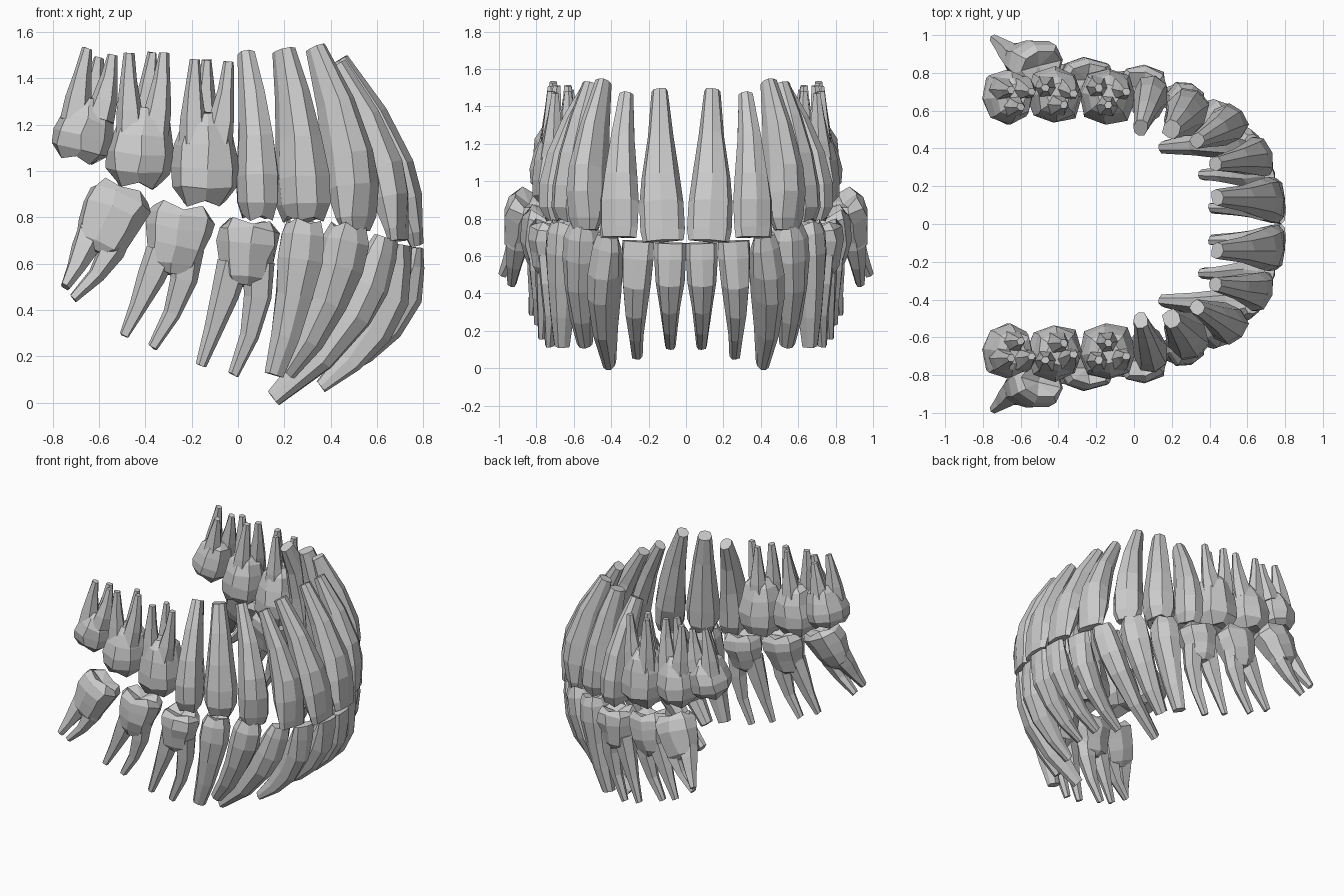
import bpy, bmesh, math, random
from mathutils import Vector

random.seed(4)
cube = bpy.data.objects.get("Cube")
if cube:
    bpy.data.objects.remove(cube)

# Profiles: (position along the tooth, relative width, relative depth)
INCISOR = [(0, .92, .32), (.07, 1, .46), (.25, 1, .85), (.42, .86, 1), (.7, .58, .8), (1, .36, .42)]
LOWER_INCISOR = [(0, 1, .3), (.12, 1, .55), (.32, .88, 1), (.55, .64, .95), (.78, .45, .68), (1, .32, .35)]
CANINE = [(0, .74, .36), (.08, .96, .6), (.25, 1, .95), (.42, .88, 1), (.7, .62, .8), (1, .36, .4)]
PREMOLAR = [(0, .72, .72), (.09, .96, .97), (.25, 1, .97), (.48, .82, .85), (.75, .62, .62), (1, .42, .4)]
UPPER_CROWN = [(0, .62, .7), (.2, .95, .97), (.45, 1, 1), (.75, .88, .88), (1, .72, .7), (1.15, .4, .4)]
LOWER_CROWN = [(0, .78, .76), (.15, 1, .98), (.4, .97, 1), (.7, .86, .86), (1, .74, .66), (1.15, .4, .4)]
ROOT = [(0, 1, 1), (.3, .85, .85), (.65, .56, .56), (1, .32, .32)]


def path_point(a, m, b, t):
    """Quadratic curve passing through a, m and b."""
    c = m * 2 - (a + b) / 2
    return a * (1 - t) ** 2 + c * 2 * t * (1 - t) + b * t * t


def frame(a, m, b, t, along):
    """Tangent, along-arch and outward axes of the curve."""
    d = path_point(a, m, b, t + .01) - path_point(a, m, b, t - .01)
    d.normalize()
    u = (along - d * along.dot(d)).normalized()
    return d, u, d.cross(u)


def loft(bm, a, m, b, along, profile, w, d, sides=8, cusp=0.0, pit=0.0, rough=0.0):
    rings = []
    for i, (t, pw, pd) in enumerate(profile):
        p = path_point(a, m, b, t)
        axis, u, v = frame(a, m, b, t, along)
        ring = []
        for k in range(sides):
            ang = math.tau * k / sides
            c, s = math.cos(ang), math.sin(ang)
            c = math.copysign(abs(c) ** .8, c)
            s = math.copysign(abs(s) ** .8, s)
            q = p + u * (c * pw * w) + v * (s * pd * d)
            if i == 0:
                q += axis * (cusp if k % 2 == 0 else -cusp)
            q += Vector([random.uniform(-rough, rough) for _ in range(3)])
            ring.append(bm.verts.new(q))
        rings.append(ring)
    for low, high in zip(rings, rings[1:]):
        for k in range(sides):
            n = (k + 1) % sides
            bm.faces.new((low[k], low[n], high[n], high[k]))
    # Chewing surface sinks towards its centre
    axis = frame(a, m, b, 0, along)[0]
    centre = bm.verts.new(a + axis * pit)
    for k in range(sides):
        bm.faces.new((rings[0][(k + 1) % sides], rings[0][k], centre))
    bm.faces.new(rings[-1])


def finish(name, bm):
    bmesh.ops.recalc_face_normals(bm, faces=bm.faces[:])
    mesh = bpy.data.meshes.new(name)
    bm.to_mesh(mesh)
    bm.free()
    obj = bpy.data.objects.new(name, mesh)
    bpy.context.collection.objects.link(obj)
    mirror = obj.modifiers.new("Mirror", 'MIRROR')
    mirror.use_axis = (False, True, False)
    mirror.use_mirror_merge = False


def arch_direction(outward):
    r = math.radians(outward)
    return Vector((math.sin(r), -math.cos(r), 0))


def single(name, profile, outward, w, d, edge, mid, tip):
    bm = bmesh.new()
    premolar = profile is PREMOLAR
    loft(bm, Vector(edge), Vector(mid), Vector(tip), arch_direction(outward), profile, w, d,
         cusp=.01 if premolar else 0, pit=.025 if premolar else 0, rough=.003)
    finish(name, bm)


def molar(name, profile, outward, w, d, top, neck, roots):
    """roots: (along offset, outward offset, radius, bow, tip)"""
    bm = bmesh.new()
    along = arch_direction(outward)
    out = Vector((-along.y, along.x, 0))
    top, neck = Vector(top), Vector(neck)
    loft(bm, top, (top + neck) / 2, neck, along, profile, w, d, cusp=.012, pit=.035, rough=.008)
    for s, o, r, bow, tip in roots:
        start = neck.lerp(top, .25) + along * s + out * o
        tip = Vector(tip)
        mid = (start + tip) / 2 + along * bow
        loft(bm, start, mid, tip, along, ROOT, r, r, sides=6, rough=.003)
    finish(name, bm)


# Upper front teeth and premolars
single("upper_central_incisor", INCISOR, 4, .118, .09, (.77, .124, .68), (.645, .135, 1.08), (.44, .14, 1.48))
single("upper_lateral_incisor", INCISOR, 18, .108, .09, (.69, .363, .7), (.605, .345, 1.08), (.43, .32, 1.46))
single("upper_canine", CANINE, 42, .104, .112, (.51, .54, .74), (.46, .51, 1.13), (.335, .44, 1.53))
single("upper_first_premolar", PREMOLAR, 60, .11, .13, (.28, .6, .79), (.26, .57, 1.15), (.2, .5, 1.52))
single("upper_second_premolar", PREMOLAR, 76, .093, .122, (.085, .67, .8), (.075, .64, 1.15), (.035, .51, 1.5))

# Lower front teeth and premolars
single("lower_central_incisor", LOWER_INCISOR, 4, .086, .08, (.775, .085, .67), (.66, .085, .36), (.41, .085, .12))
single("lower_lateral_incisor", LOWER_INCISOR, 16, .088, .088, (.715, .258, .68), (.6, .265, .34), (.36, .262, .07))
single("lower_canine", CANINE, 38, .088, .1, (.64, .42, .71), (.45, .435, .33), (.155, .41, .02))
single("lower_first_premolar", PREMOLAR, 56, .1, .1, (.475, .545, .76), (.38, .56, .42), (.21, .54, .13))
single("lower_second_premolar", PREMOLAR, 70, .1, .1, (.285, .645, .78), (.24, .66, .45), (.155, .665, .12))

# Upper molars with three roots
for name, outward, w, d, top, neck, tips in (
    ("first", 86, .15, .15, (-.15, .67, .86), (-.14, .68, 1.2),
     ((-.04, .7, 1.47), (-.185, .72, 1.48), (-.135, .63, 1.48))),
    ("second", 89, .148, .15, (-.435, .68, .94), (-.405, .68, 1.23),
     ((-.32, .69, 1.51), (-.47, .72, 1.51), (-.37, .63, 1.51))),
    ("third", 92, .132, .145, (-.69, .67, 1.05), (-.635, .675, 1.28),
     ((-.54, .7, 1.5), (-.65, .71, 1.53), (-.6, .62, 1.49))),
):
    starts = ((.05, .045), (-.05, .045), (0, -.05))
    molar(f"upper_{name}_molar", UPPER_CROWN, outward, w, d, top, neck,
          [(s, o, .066, s * .1, tip) for (s, o), tip in zip(starts, tips)])

# Lower molars with two roots
for name, outward, w, d, top, neck, tips in (
    ("first", 82, .135, .115, (.05, .72, .78), (.03, .74, .54), ((-.02, .73, .12), (-.16, .77, .16))),
    ("second", 88, .148, .115, (-.24, .76, .84), (-.285, .79, .59), ((-.37, .79, .24), (-.49, .82, .29))),
    ("third", 98, .145, .115, (-.49, .83, .91), (-.6, .89, .68), ((-.71, .93, .45), (-.745, .98, .5))),
):
    molar(f"lower_{name}_molar", LOWER_CROWN, outward, w, d, top, neck,
          [(s, 0, .07, bow, tip) for s, bow, tip in zip((.055, -.055), (.035, .005), tips)])
